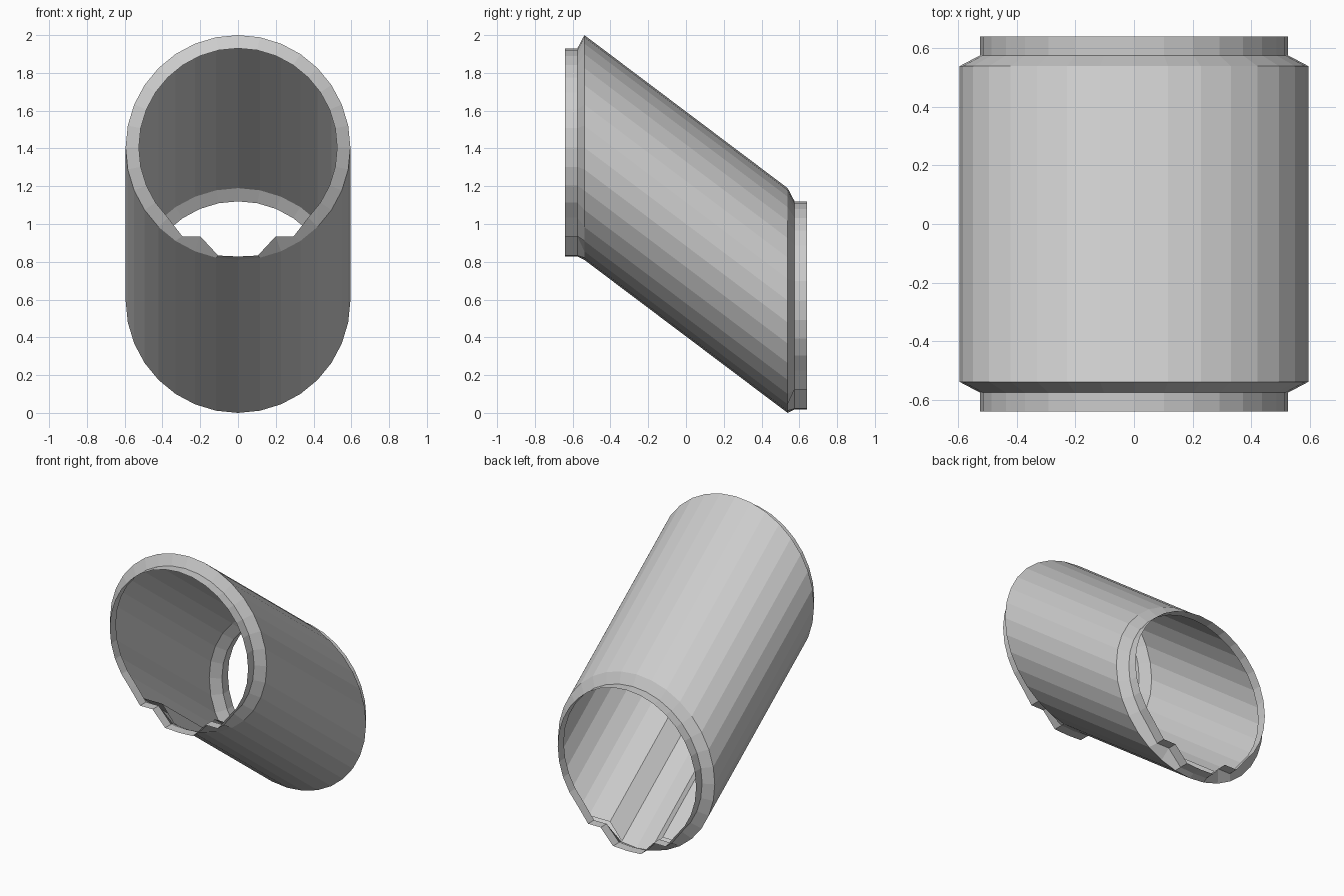
import bpy, bmesh, math

if "Cube" in bpy.data.objects:
    bpy.data.objects.remove(bpy.data.objects["Cube"])

SIDES = 32
R_MAIN, R_COLLAR = 0.595, 0.525
Z_FRONT, Z_BACK = 1.405, 0.595      # ring centres at the two ends
Y_MAIN, Y_NECK, Y_END = 0.538, 0.575, 0.64

# Collar points replaced by the stepped notch, counted in steps from the bottom
NOTCH = {0: (0, -0.577), 1: (0.105, -0.572), 2: (0.2, -0.47), 3: (0.295, -0.47)}


def circle():
    pts = []
    for i in range(SIDES):
        a = 2 * math.pi * i / SIDES
        pts.append((R_MAIN * math.sin(a), -R_MAIN * math.cos(a)))
    return pts


def notched():
    pts = []
    for i in range(SIDES):
        a = 2 * math.pi * i / SIDES
        k = min(i, SIDES - i)
        if k in NOTCH:
            x, z = NOTCH[k]
            pts.append((x if i == k else -x, z))
        else:
            pts.append((R_COLLAR * math.sin(a), -R_COLLAR * math.cos(a)))
    return pts


def loft(name, sections, closed):
    """Bridge a list of (profile, y, centre z) sections with quads."""
    bm = bmesh.new()
    rows = [[bm.verts.new((x, y, zc + z)) for x, z in prof] for prof, y, zc in sections]
    for a, b in zip(rows, rows[1:]):
        n = len(a)
        for i in range(n if closed else n - 1):
            j = (i + 1) % n
            bm.faces.new((a[i], b[i], b[j], a[j]))
    if closed:
        bmesh.ops.recalc_face_normals(bm, faces=bm.faces)
    else:
        for f in bm.faces:
            f.normal_update()
            if f.normal.z < 0:
                f.normal_flip()
    mesh = bpy.data.meshes.new(name)
    bm.to_mesh(mesh)
    bm.free()
    obj = bpy.data.objects.new(name, mesh)
    bpy.context.collection.objects.link(obj)
    return obj


# Slanted tube with a bevelled neck and straight collar at each end
loft("slanted_tube", [
    (notched(), -Y_END, Z_FRONT),
    (notched(), -Y_NECK, Z_FRONT),
    (circle(), -Y_MAIN, Z_FRONT),
    (circle(), Y_MAIN, Z_BACK),
    (notched(), Y_NECK, Z_BACK),
    (notched(), Y_END, Z_BACK),
], True)

# Stepped ledges running along the floor inside the tube
for side, label in ((-1, "left"), (1, "right")):
    ledge = [(side * x, z) for x, z in ((0.36, -0.47), (0.2, -0.47), (0.11, -0.58))]
    loft(label + "_floor_ledge", [
        (ledge, -Y_MAIN, Z_FRONT),
        (ledge, Y_MAIN, Z_BACK),
    ], False)
